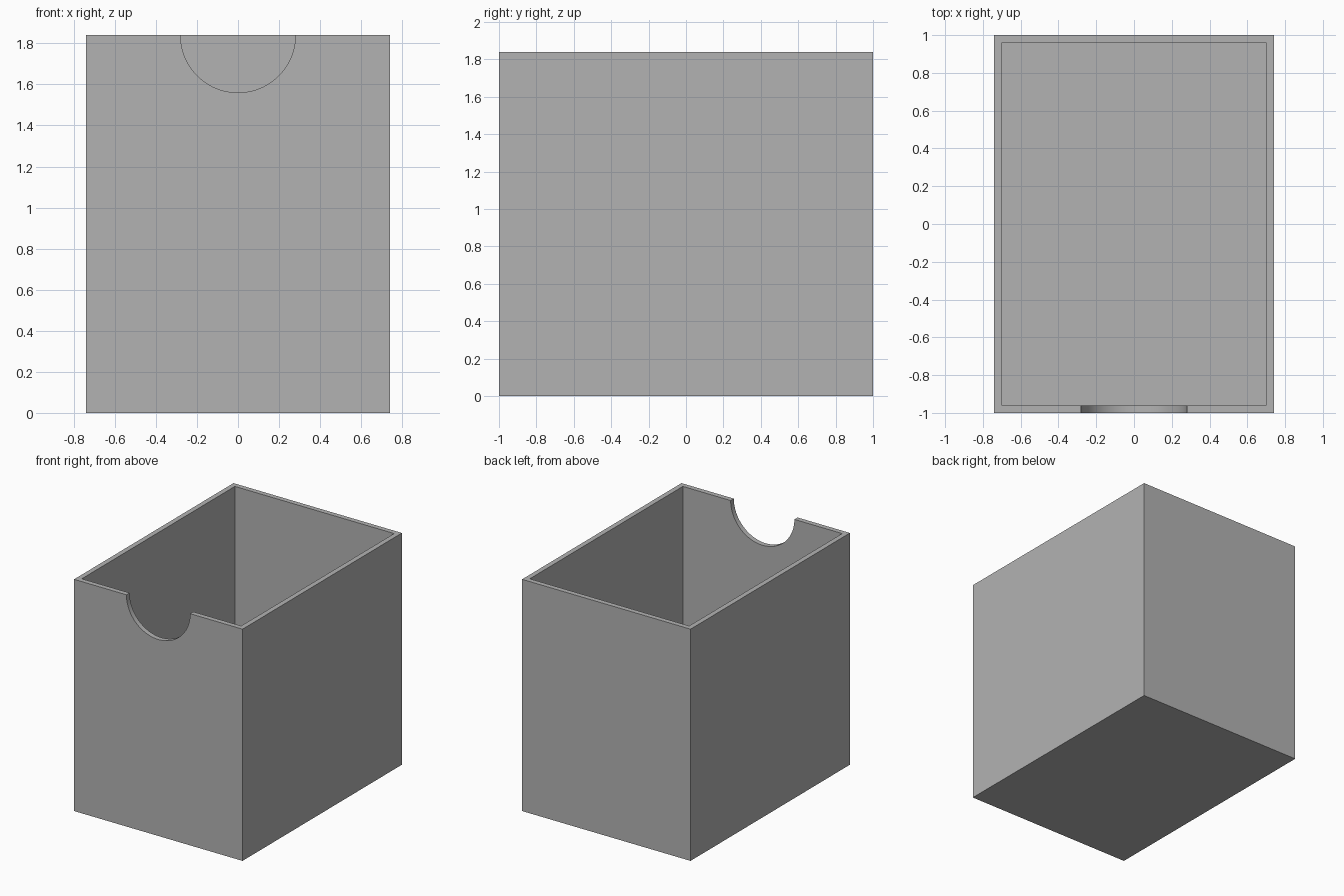
import bpy
import math

default_cube = bpy.data.objects.get("Cube")
if default_cube:
    bpy.data.objects.remove(default_cube, do_unlink=True)

WIDTH, DEPTH, HEIGHT = 1.48, 2.0, 1.84
WALL = 0.04
NOTCH_RADIUS = 0.28

grey = bpy.data.materials.new("plain grey")
grey.use_nodes = True
grey.diffuse_color = (0.45, 0.45, 0.45, 1)
grey.node_tree.nodes["Principled BSDF"].inputs["Base Color"].default_value = grey.diffuse_color


def block(name, size, bottom):
    """Add a box centred in plan, standing at the given height."""
    bpy.ops.mesh.primitive_cube_add(size=1, location=(0, 0, bottom + size[2] / 2))
    obj = bpy.context.object
    obj.name = name
    obj.scale = size
    bpy.ops.object.transform_apply(location=True, rotation=True, scale=True)
    obj.data.materials.append(grey)
    return obj


def cut(target, cutter):
    """Subtract the cutter from the target, then discard it."""
    cutter.hide_render = True
    mod = target.modifiers.new("cut", "BOOLEAN")
    mod.operation = "DIFFERENCE"
    mod.solver = "EXACT"
    mod.object = cutter
    bpy.ops.object.select_all(action="DESELECT")
    bpy.context.view_layer.objects.active = target
    target.select_set(True)
    bpy.ops.object.modifier_apply(modifier=mod.name)
    bpy.data.objects.remove(cutter, do_unlink=True)


# Open-topped box with thin walls and floor
box = block("open_box", (WIDTH, DEPTH, HEIGHT), 0)
cavity = block("cavity_cutter", (WIDTH - 2 * WALL, DEPTH - 2 * WALL, HEIGHT), WALL)
cut(box, cavity)

# Half-round finger notch in the top edge of the front wall
bpy.ops.mesh.primitive_cylinder_add(
    vertices=96, radius=NOTCH_RADIUS, depth=6 * WALL,
    location=(0, -DEPTH / 2, HEIGHT), rotation=(math.pi / 2, 0, 0))
notch = bpy.context.object
notch.name = "notch_cutter"
notch.data.materials.append(grey)
cut(box, notch)

# Smooth notch, crisp box edges
bpy.ops.object.shade_smooth_by_angle(angle=math.radians(30))
